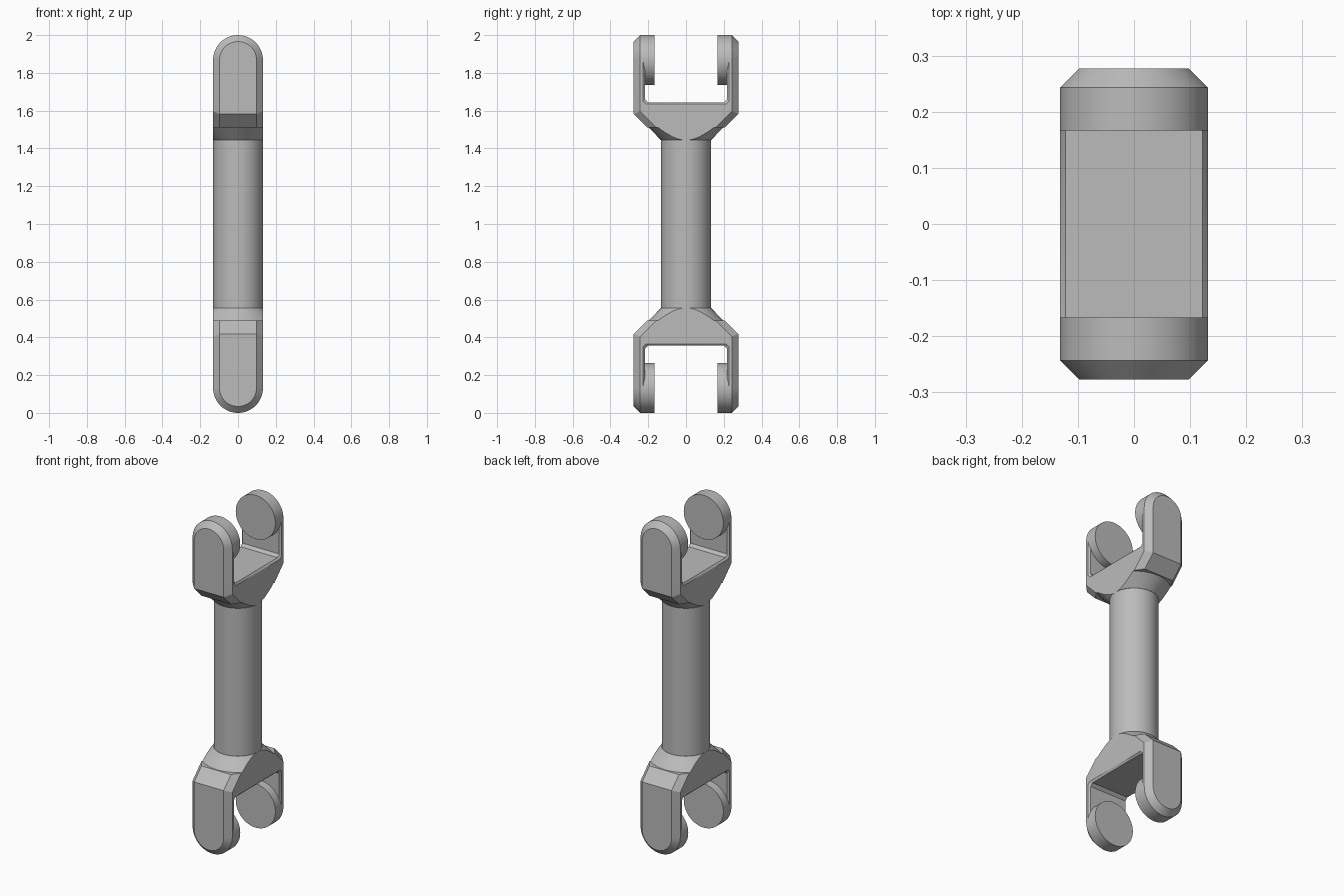
import bpy, bmesh
from math import sin, cos, pi, radians
from mathutils import Matrix, Vector

cube = bpy.data.objects.get("Cube")
if cube:
    bpy.data.objects.remove(cube)

R = 0.132            # shaft radius and half thickness
W = 0.277            # half width of the fork
CH = 0.034           # outer edge chamfer
TOP = 1 - R          # height of the eye centres above the middle
NECK, LEDGE, ELBOW = 0.445, 0.512, 0.582

steel = bpy.data.materials.new("plain grey")
steel.use_nodes = True
steel.diffuse_color = (0.5, 0.5, 0.5, 1)
steel.node_tree.nodes["Principled BSDF"].inputs["Base Color"].default_value = (0.5, 0.5, 0.5, 1)


def make_object(name, bm):
    bmesh.ops.recalc_face_normals(bm, faces=bm.faces)
    mesh = bpy.data.meshes.new(name)
    bm.to_mesh(mesh)
    bm.free()
    mesh.materials.append(steel)
    ob = bpy.data.objects.new(name, mesh)
    ob.location.z = 1
    bpy.context.collection.objects.link(ob)
    return ob


def finish(ob, mirror="Z"):
    """Mirror across the middle, apply modifiers and shade."""
    bpy.ops.object.select_all(action="DESELECT")
    ob.select_set(True)
    bpy.context.view_layer.objects.active = ob
    if mirror:
        mod = ob.modifiers.new("mirror", "MIRROR")
        mod.use_axis = ["X" in mirror, "Y" in mirror, "Z" in mirror]
    for mod in list(ob.modifiers):
        bpy.ops.object.modifier_apply(modifier=mod.name)
    bpy.ops.object.shade_smooth_by_angle(angle=radians(30))


def cone(bm, r1, r2, depth, matrix):
    bmesh.ops.create_cone(bm, cap_ends=True, segments=64, radius1=r1,
                          radius2=r2, depth=depth, matrix=matrix)


# Shaft
bm = bmesh.new()
cone(bm, R, R, 2 * NECK, Matrix())
finish(make_object("shaft", bm), None)

# Flared collars, trimmed flat on both sides
bm = bmesh.new()
cone(bm, R + 0.001, R + LEDGE - NECK, LEDGE - NECK,
     Matrix.Translation((0, 0, (NECK + LEDGE) / 2)))
for s in (-1, 1):
    cut = bmesh.ops.bisect_plane(bm, geom=bm.verts[:] + bm.edges[:] + bm.faces[:],
                                 plane_co=(s * R, 0, 0), plane_no=(s, 0, 0), clear_outer=True)
    rim = [e for e in cut["geom_cut"] if isinstance(e, bmesh.types.BMEdge)]
    bmesh.ops.holes_fill(bm, edges=rim)
finish(make_object("flared_collars", bm))

# Forks: convex body with chamfered outer edges
bm = bmesh.new()
for s in (-1, 1):
    for radius, y, elbow, foot in ((R - CH, W, ELBOW, W - ELBOW + LEDGE),
                                   (R, W - CH, ELBOW + CH * 0.42, W - ELBOW + LEDGE - CH * 1.41)):
        for i in range(33):
            a = pi * i / 32
            bm.verts.new((radius * cos(a), s * y, TOP + radius * sin(a)))
        for x in (-radius, radius):
            bm.verts.new((x, s * y, elbow))
            bm.verts.new((x, s * foot, LEDGE))
bmesh.ops.convex_hull(bm, input=bm.verts)
bmesh.ops.dissolve_limit(bm, angle_limit=radians(1), verts=bm.verts, edges=bm.edges)
forks = make_object("forks", bm)

# Slot cutter, flared so that the slot edges come out bevelled
bm = bmesh.new()
rings = []
for x, grow in ((-R - 0.004, 0.014), (-R + 0.01, 0), (R - 0.01, 0), (R + 0.004, 0.014)):
    y, z = 0.217 + grow, 0.644 - grow
    half = [(y, 1.2), (y, z + 0.016), (y - 0.016, z)]
    profile = half + [(-py, pz) for py, pz in reversed(half)]
    rings.append([bm.verts.new((x, py, pz)) for py, pz in profile])
for a, b in zip(rings, rings[1:]):
    for i in range(6):
        j = (i + 1) % 6
        bm.faces.new((a[i], a[j], b[j], b[i]))
bm.faces.new(rings[0])
bm.faces.new(rings[-1])
cutter = make_object("slot_cutter", bm)
cutter.hide_render = True

mod = forks.modifiers.new("slot", "BOOLEAN")
mod.operation, mod.solver, mod.object = "DIFFERENCE", "EXACT", cutter
finish(forks)
bpy.data.objects.remove(cutter)

# Round eye bosses on the inside of each arm
bm = bmesh.new()
depth = W - CH - 0.167
cone(bm, R, R, depth, Matrix.Translation((0, 0.167 + depth / 2, TOP)) @ Matrix.Rotation(pi / 2, 4, "X"))
finish(make_object("eye_bosses", bm), "YZ")
